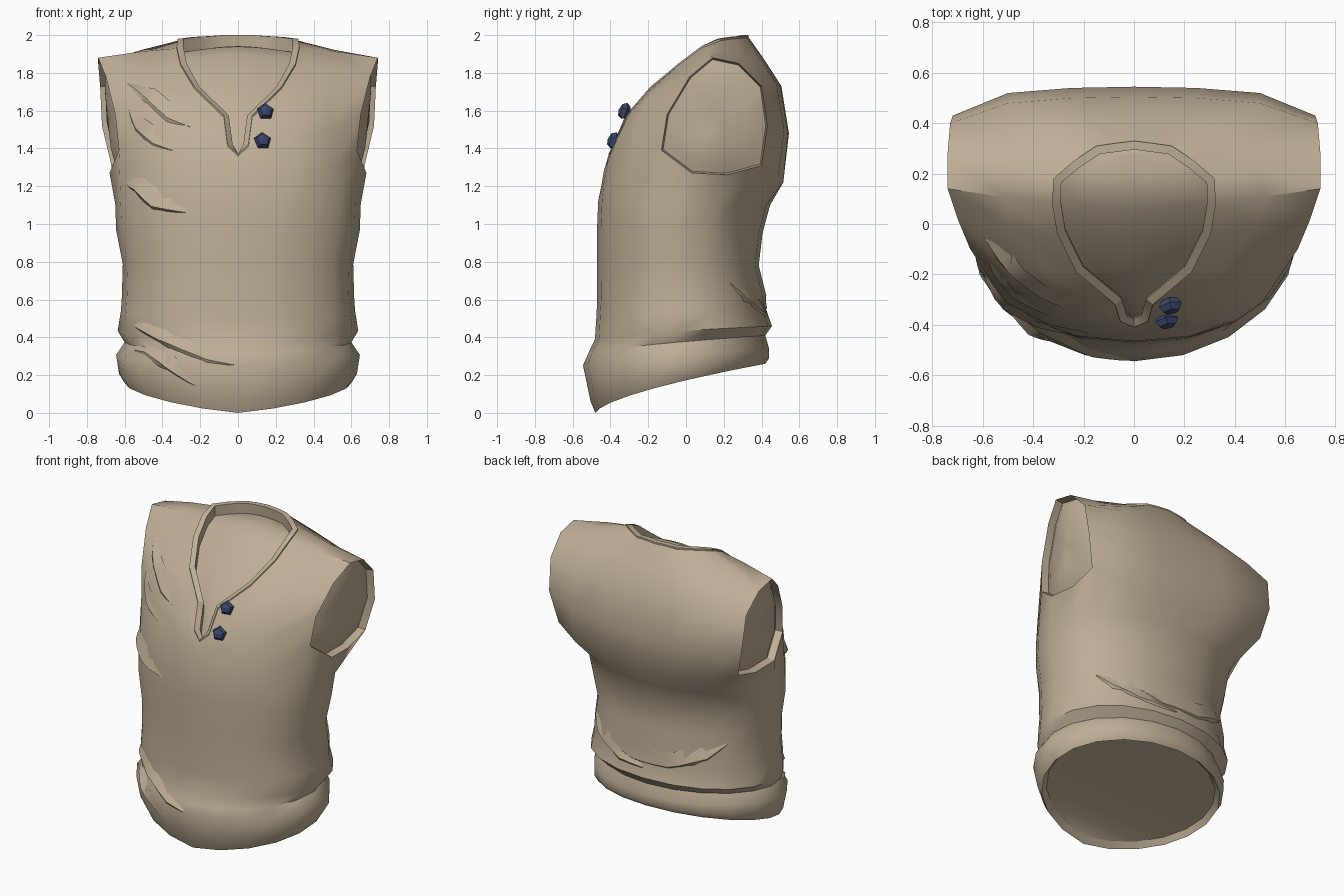
import bpy, bmesh, math
from mathutils import Vector as V
from mathutils.bvhtree import BVHTree

if "Cube" in bpy.data.objects:
    bpy.data.objects.remove(bpy.data.objects["Cube"])


def material(name, rgb):
    m = bpy.data.materials.new(name)
    m.diffuse_color = (*rgb, 1)
    m.use_nodes = True
    m.node_tree.nodes["Principled BSDF"].inputs["Base Color"].default_value = m.diffuse_color
    return m


TAN = material("tan cloth", (0.52, 0.425, 0.305))
NAVY = material("navy button", (0.045, 0.065, 0.15))


def make(name, verts, faces, mat, angle=40):
    me = bpy.data.meshes.new(name)
    me.from_pydata([tuple(v) for v in verts], [], faces)
    bm = bmesh.new()
    bm.from_mesh(me)
    bmesh.ops.delete(bm, geom=[v for v in bm.verts if not v.link_faces], context='VERTS')
    bm.to_mesh(me)
    bm.free()
    ob = bpy.data.objects.new(name, me)
    bpy.context.collection.objects.link(ob)
    me.materials.append(mat)
    bpy.ops.object.select_all(action='DESELECT')
    ob.select_set(True)
    bpy.context.view_layer.objects.active = ob
    bpy.ops.object.shade_smooth_by_angle(angle=math.radians(angle))
    return ob


def full(half):
    """Mirror a half ring (front centre to back centre) into a closed ring."""
    half = [V(p) for p in half]
    return half + [V((-p.x, p.y, p.z)) for p in half[-2:0:-1]]


def loft(rings, skip=(), closed=True):
    n = len(rings[0])
    faces = [(r * n + i, r * n + (i + 1) % n, (r + 1) * n + (i + 1) % n, (r + 1) * n + i)
             for r in range(len(rings) - 1) for i in range(n if closed else n - 1)
             if (r, i) not in skip]
    return [p for ring in rings for p in ring], faces


def oval(zf, zb, w, yf, yb, e):
    """Trunk ring whose height climbs from front to back; e is its squareness."""
    pts = []
    for i in range(11):
        a = math.pi * i / 10
        s, c = math.sin(a), math.cos(a)
        t = 0.5 - 0.5 * math.copysign(abs(c) ** e, c)
        pts.append((w * abs(s) ** e, yf + (yb - yf) * t, zf + (zb - zf) * t ** 0.65))
    return full(pts)


# Trunk: turned-in hem, bulging hem band, crease, overhanging roll, waist, chest
trunk = [oval(*r) for r in (
    (0.04, 0.29, 0.575, -0.45, 0.39, 1),
    (0.00, 0.26, 0.605, -0.48, 0.42, 1),
    (0.06, 0.29, 0.63, -0.505, 0.44, 1),
    (0.25, 0.34, 0.645, -0.545, 0.44, 1.02),
    (0.31, 0.41, 0.60, -0.52, 0.42, 1.02),
    (0.39, 0.46, 0.637, -0.482, 0.455, 0.95),
    (0.50, 0.56, 0.62, -0.475, 0.42, 0.92),
    (0.60, 0.62, 0.615, -0.47, 0.425, 0.92),
    (0.80, 0.78, 0.61, -0.47, 0.385, 0.92),
    (1.00, 0.95, 0.645, -0.47, 0.405, 0.92),
    (1.12, 1.10, 0.65, -0.465, 0.445, 0.9))]

# Yoke rings: armpit, mid armhole, shoulder tip, neckline
armpit = full([(0, -.445, 1.22), (.17, -.435, 1.22), (.34, -.40, 1.24), (.51, -.31, 1.30),
               (.63, -.13, 1.39), (.68, .03, 1.27), (.67, .22, 1.26), (.67, .40, 1.31),
               (.48, .49, 1.26), (.24, .515, 1.22), (0, .515, 1.22)])
middle = full([(0, -.435, 1.28), (.16, -.41, 1.35), (.30, -.365, 1.45), (.48, -.27, 1.50),
               (.65, -.10, 1.58), (.70, .1, 1.55), (.71, .25, 1.54), (.72, .43, 1.52),
               (.50, .52, 1.50), (.25, .54, 1.48), (0, .545, 1.48)])
shoulder = full([(0, -.42, 1.33), (.13, -.39, 1.41), (.26, -.31, 1.57), (.48, -.19, 1.68),
                 (.70, .02, 1.78), (.74, .14, 1.88), (.74, .28, 1.85), (.73, .40, 1.73),
                 (.50, .48, 1.74), (.25, .50, 1.73), (0, .505, 1.73)])
neck = full([(0, -.41, 1.36), (.055, -.387, 1.41), (.075, -.32, 1.565), (.23, -.19, 1.715),
             (.305, -.04, 1.84), (.325, .08, 1.93), (.32, .18, 1.97), (.24, .25, 1.98),
             (.15, .31, 1.985), (.08, .32, 1.99), (0, .33, 1.99)])
slope = [a.lerp(b, 0.55) + V((0, 0, 0.006)) for a, b in zip(shoulder, neck)]

rings = trunk + [armpit, middle, shoulder, slope, neck]
base = len(trunk)
holes = {(base + r, i) for r in (0, 1) for i in (4, 5, 6, 13, 14, 15)}
verts, faces = loft(rings, holes)
make("shirt_body", verts, faces, TAN, 45)
tree = BVHTree.FromPolygons(verts, faces)

# Neck trim: flat band running inside the neckline, with a turned-down edge
inner = []
for i, p in enumerate(neck):
    t = neck[(i + 1) % 20] - neck[i - 1]
    inner.append(p + V((-t.y, t.x, 0)).normalized() * 0.035 + V((0, 0, 0.01)))
outer = [p + V((0, 0, 0.01)) for p in neck]
lip = [p + V((0, 0.005, -0.07)) for p in inner]
make("neck_trim", *loft([neck, outer, inner, lip]), TAN, 30)


def span_fill(name, loop, bulge):
    """Close a mirrored loop with arched strips from right to left."""
    rows = []
    for i in range(1, 10):
        a, b = loop[i], loop[20 - i]
        rows.append([a.lerp(b, k / 8) + bulge * ((a - b).length * math.sin(math.pi * k / 8))
                     for k in range(9)])
    rows = [[loop[0]] * 9] + rows + [[loop[10]] * 9]
    make(name, *loft(rows, closed=False), TAN, 80)


# Rounded filling under the neckline, and the flat underside closing the hem
span_fill("neck_filling", lip, V((0, -0.03, 0.05)))
span_fill("hem_filling", trunk[0], V((0, 0, 0)))


def dome(name, loop, centre, bulge):
    """Rounded surface closing an opening below its rim."""
    rows = [loop] + [[p.lerp(centre, f) + bulge * k for p in loop]
                     for f, k in ((0.2, 0.5), (0.45, 0.83), (0.75, 0.97))]
    v, f = loft(rows)
    n = len(loop)
    v.append(centre + bulge)
    f += [(3 * n + i, 3 * n + (i + 1) % n, 4 * n) for i in range(n)]
    make(name, v, f, TAN, 80)


# Armholes: turned-in lip and rounded filling on both sides
right_loop = armpit[4:8] + [middle[7]] + shoulder[7:3:-1] + [middle[4]]
for side, tag in ((1, "right"), (-1, "left")):
    loop = [V((p.x * side, p.y, p.z)) for p in right_loop][::side]
    mid = sum(loop, V()) / len(loop)
    back = [p.lerp(mid, 0.03) - V((0.05 * side, 0, 0)) for p in loop]
    make("armhole_lip_" + tag, *loft([loop, back]), TAN, 30)
    dome("armhole_filling_" + tag, back, mid - V((0.05 * side, 0, 0)), V((0.045 * side, 0, 0)))


def fold(name, path, width, height, side=-1):
    """Cloth crease: a tapered ridge laid on the front (-1) or back (1)."""
    fine = []
    for (x0, z0), (x1, z1) in zip(path, path[1:]):
        fine += [(x0 + (x1 - x0) * k / 3, z0 + (z1 - z0) * k / 3) for k in range(3)]
    fine.append(path[-1])
    hits = [tree.ray_cast(V((x, 3 * side, z)), V((0, -side, 0)))[:2] for x, z in fine]
    hits = [h for h in hits if h[0] is not None]
    rows = []
    for i, (p, n) in enumerate(hits):
        if n.y * side < 0:
            n = -n
        t = hits[min(i + 1, len(hits) - 1)][0] - hits[max(i - 1, 0)][0]
        up = n.cross(t).normalized()
        up *= math.copysign(1, up.z)
        k = 0.1 + 0.9 * math.sin(math.pi * i / (len(hits) - 1)) ** 0.7
        p = p - n * 0.006
        rows.append([p + up * width * k, p - up * width * 0.3 * k + n * height * k,
                     p - up * width * 0.6 * k])
    make(name, *loft(rows, closed=False), TAN, 45)


# Creases at the armpit, chest, hem and back
fold("armpit_fold", [(-.60, 1.22), (-.53, 1.20), (-.44, 1.11), (-.24, 1.06)], 0.07, 0.03)
fold("chest_fold_upper", [(-.60, 1.76), (-.48, 1.68), (-.36, 1.57), (-.20, 1.50)], 0.06, 0.016)
fold("chest_fold_lower", [(-.58, 1.62), (-.53, 1.52), (-.44, 1.44), (-.30, 1.38)], 0.06, 0.016)
fold("hem_fold_upper", [(-.56, .47), (-.50, .45), (-.36, .38), (-.16, .29), (.02, .25)], 0.06, 0.025)
fold("hem_fold_lower", [(-.56, .34), (-.48, .33), (-.36, .25), (-.20, .13)], 0.06, 0.022)
fold("back_fold_upper", [(-.52, .78), (-.38, .66), (-.15, .58), (.12, .57), (.3, .62)], 0.07, 0.02, 1)
fold("back_fold_lower", [(.53, .72), (.42, .62), (.2, .54), (-.05, .52)], 0.06, 0.02, 1)

# Buttons: two five-sided studs beside the neckline
for k, (x, y, z) in enumerate(((0.145, -0.325, 1.595), (0.13, -0.383, 1.44))):
    bm = bmesh.new()
    bmesh.ops.create_uvsphere(bm, u_segments=5, v_segments=4, radius=0.048)
    me = bpy.data.meshes.new("button")
    bm.to_mesh(me)
    bm.free()
    me.materials.append(NAVY)
    ob = bpy.data.objects.new("button_%d" % (k + 1), me)
    bpy.context.collection.objects.link(ob)
    ob.location = (x, y, z)
    ob.scale = (1, 1, 0.7)
    ob.rotation_euler = V((0.2, -0.9, 0.3)).to_track_quat('Z', 'Y').to_euler()
